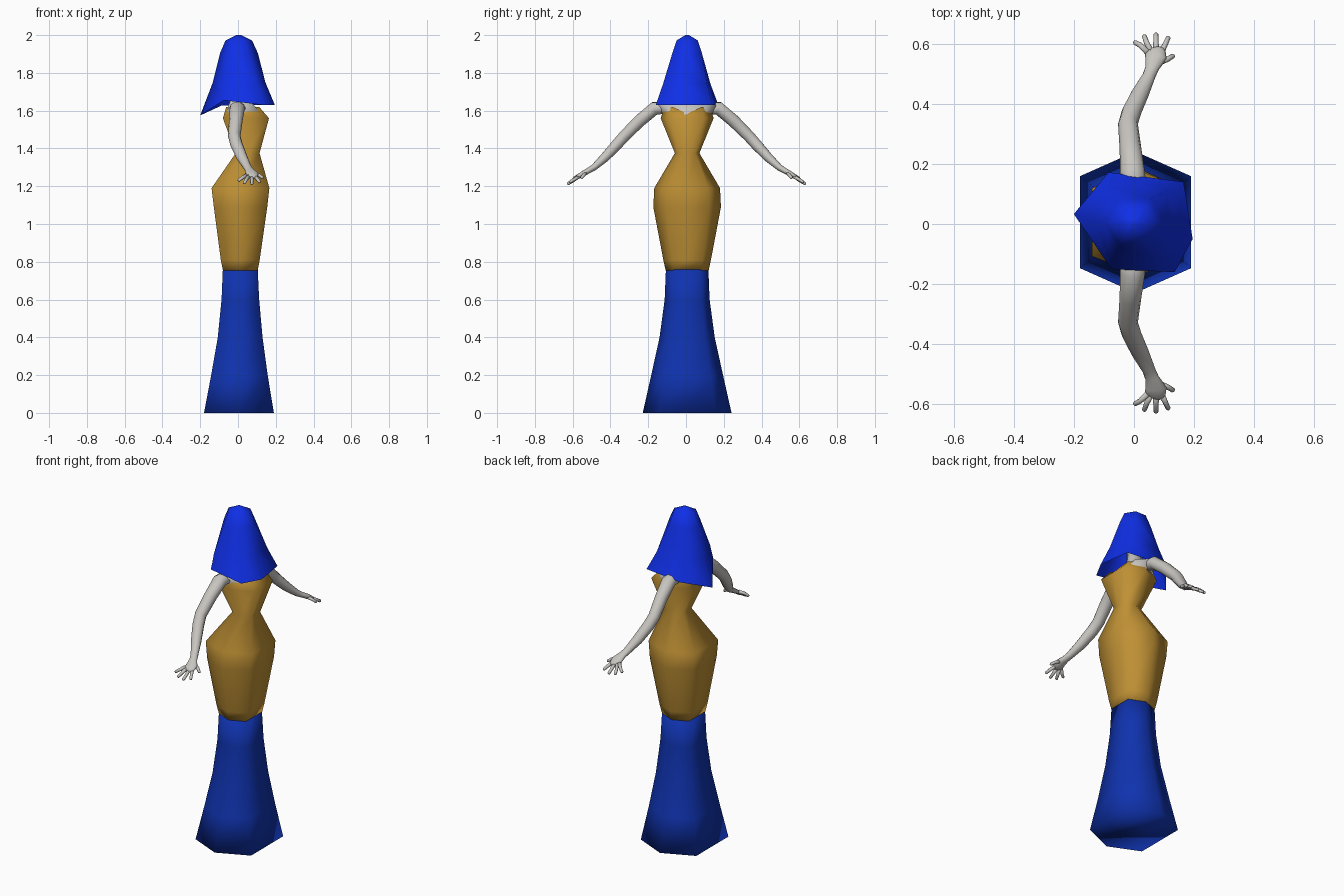
import bpy, bmesh, math
from mathutils import Vector

if "Cube" in bpy.data.objects:
    bpy.data.objects.remove(bpy.data.objects["Cube"])


def material(name, rgb):
    m = bpy.data.materials.new(name)
    m.diffuse_color = (*rgb, 1)
    m.use_nodes = True
    m.node_tree.nodes["Principled BSDF"].inputs["Base Color"].default_value = m.diffuse_color
    return m


HOOD = material("bright blue", (0.005, 0.03, 0.84))
SKIRT = material("deep blue", (0.005, 0.033, 0.43))
GOLD = material("gold", (0.52, 0.28, 0.035))
SKIN = material("pale skin", (0.58, 0.56, 0.53))
CY = 0.006  # symmetry plane of the figure


def loft(bm, rings, cap_start=True, cap_end=True):
    """Skin a list of equally sized point rings."""
    loops = [[bm.verts.new(p) for p in r] for r in rings]
    n = len(loops[0])
    for a, b in zip(loops, loops[1:]):
        for i in range(n):
            bm.faces.new((a[i], a[(i + 1) % n], b[(i + 1) % n], b[i]))
    if cap_start:
        bm.faces.new(loops[0][::-1])
    if cap_end:
        bm.faces.new(loops[-1])


def finish(name, bm, mat):
    bmesh.ops.recalc_face_normals(bm, faces=bm.faces)
    for f in bm.faces:
        f.smooth = True
    me = bpy.data.meshes.new(name)
    bm.to_mesh(me)
    bm.free()
    me.materials.append(mat)
    ob = bpy.data.objects.new(name, me)
    bpy.context.collection.objects.link(ob)
    return ob


def hex_ring(z, x0, x1, ry, dip=0.0):
    """Hexagon pointing along y, with extra points midway along front and back."""
    xm, k = (x0 + x1) / 2, 0.65 * ry
    pts = [(xm, ry, 0), (x0, k, 0), (x0, 0, 0), (x0, -k, 0),
           (xm, -ry, 0), (x1, -k, 0), (x1, 0, dip), (x1, k, 0)]
    return [(x, y + CY, z - d) for x, y, d in pts]


def hex_part(name, rows, mat, cap_end=True):
    bm = bmesh.new()
    loft(bm, [hex_ring(*r) for r in rows], True, cap_end)
    return finish(name, bm, mat)


# Flared skirt
hex_part("skirt", [(0, -.18, .19, .235), (.2, -.142, .157, .19), (.4, -.107, .13, .146),
                   (.6, -.087, .112, .119), (.77, -.08, .104, .112)], SKIRT)

# Fitted bodice with a dipped neckline
hex_part("bodice", [(.755, -.08, .104, .114), (.81, -.091, .115, .126), (1.09, -.128, .155, .179),
                    (1.19, -.14, .166, .174), (1.375, -.012, .114, .065),
                    (1.56, -.08, .164, .14), (1.62, -.062, .112, .12, .035)], GOLD, False)

# Chest and neck rising out of the bodice
hex_part("chest", [(1.5, -.04, .11, .1), (1.575, -.06, .125, .125), (1.63, -.05, .085, .165),
                   (1.655, -.04, .05, .1), (1.68, -.035, .035, .04), (1.8, -.035, .035, .04)], SKIN)

# Hood: irregular rim narrowing into a small crown
rim = [(-.2, .033, 1.575), (-.085, .172, 1.628), (.165, .14, 1.63),
       (.195, -.05, 1.63), (.135, -.16, 1.63), (-.075, -.15, 1.655)]
mid = [(-.135, .01, 1.745), (-.07, .13, 1.74), (.115, .112, 1.74),
       (.145, -.03, 1.75), (.1, -.122, 1.74), (-.075, -.122, 1.74)]
upper = [(.005 + .1 * math.cos(t), CY + .09 * math.sin(t), 1.905)
         for t in (math.pi - i * math.pi / 3 for i in range(6))]
crown = [(.004 + (x - .005) * .7, CY + (y - CY) * .72, 1.972) for x, y, z in upper]
tip = [(.004 + (x - .005) * .12, CY + (y - CY) * .12, 2.0) for x, y, z in upper]
bm = bmesh.new()
loft(bm, [rim, mid, upper, crown, tip], False, True)
finish("hood", bm, HOOD)


def tube(bm, path, sides=10):
    """Tapered tube through (x, y, z, width radius, height radius)."""
    pts = [Vector(p[:3]) for p in path]
    rings = []
    for i, p in enumerate(path):
        d = (pts[min(i + 1, len(pts) - 1)] - pts[max(i - 1, 0)]).normalized()
        up = Vector((1, 0, 0)).cross(d).normalized()
        side = d.cross(up)
        rings.append([pts[i] + side * p[3] * math.cos(a) + up * p[4] * math.sin(a)
                      for a in (2 * math.pi * k / sides for k in range(sides))])
    loft(bm, rings)


# Arm, palm, fingers and thumb, mirrored to the other side
ARM = [(0, .08, 1.615, .045, .03), (-.005, .17, 1.612, .041, .037), (-.012, .25, 1.545, .036, .035),
       (-.02, .33, 1.465, .033, .032), (-.008, .37, 1.42, .033, .031), (.02, .43, 1.355, .03, .026),
       (.05, .49, 1.3, .022, .018), (.06, .515, 1.285, .023, .016), (.073, .55, 1.265, .036, .015),
       (.07, .575, 1.25, .034, .012), (.068, .583, 1.247, .02, .006)]
FINGERS = [((.045, .568, 1.258), (.02, .592, 1.243), (.003, .601, 1.23)),
           ((.056, .57, 1.254), (.042, .6, 1.232), (.034, .622, 1.217)),
           ((.073, .57, 1.252), (.073, .6, 1.23), (.073, .628, 1.213)),
           ((.09, .567, 1.252), (.104, .595, 1.236), (.114, .617, 1.222)),
           ((.085, .535, 1.27), (.112, .545, 1.258), (.13, .556, 1.245))]
for side, name in ((1, "left_arm"), (-1, "right_arm")):
    bm = bmesh.new()
    tube(bm, ARM)
    for a, b, c in FINGERS:
        tip_end = Vector(c) + (Vector(c) - Vector(b)).normalized() * .004
        tube(bm, [(*a, .011, .01), (*b, .009, .009), (*c, .008, .008), (*tip_end, .004, .004)], 8)
    for v in bm.verts:
        v.co.y = side * v.co.y + CY * .5
    finish(name, bm, SKIN)
